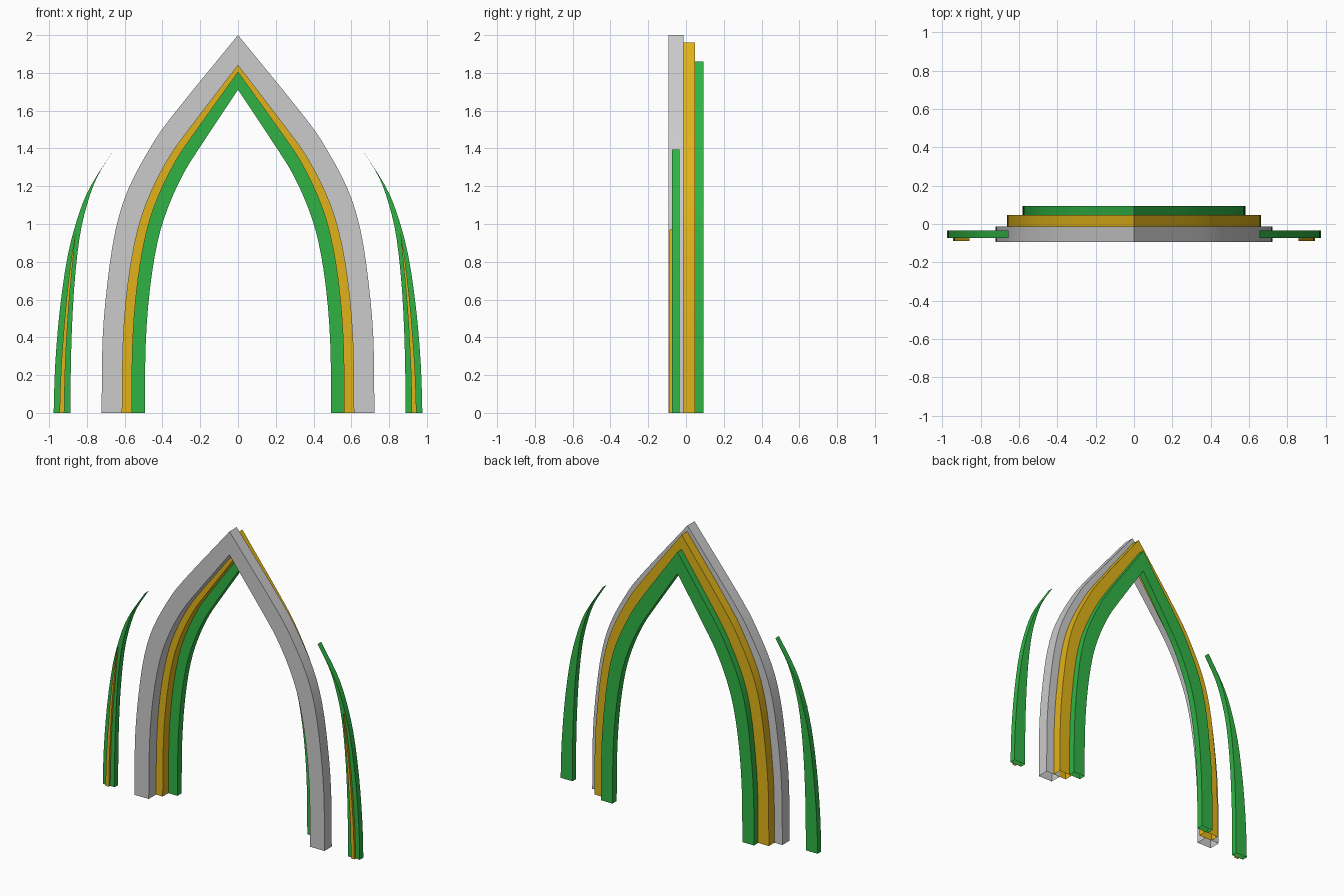
import bpy, bmesh, math
from mathutils import Vector

if "Cube" in bpy.data.objects:
    bpy.data.objects.remove(bpy.data.objects["Cube"])


def material(name, color):
    m = bpy.data.materials.new(name)
    m.diffuse_color = color
    m.use_nodes = True
    m.node_tree.nodes["Principled BSDF"].inputs["Base Color"].default_value = m.diffuse_color
    return m


GREEN = material("green", (0.03, 0.45, 0.06, 1))
GOLD = material("gold", (0.75, 0.45, 0.01, 1))


def smooth_path(pts, steps=3):
    """Catmull-Rom curve through a few (x, z) points."""
    p = [Vector(q) for q in pts]
    p = [2 * p[0] - p[1]] + p + [2 * p[-1] - p[-2]]
    out = []
    for i in range(1, len(p) - 2):
        a, b, c, d = p[i - 1:i + 3]
        for s in range(steps):
            t = s / steps
            out.append(0.5 * (2 * b + (c - a) * t + (2 * a - 5 * b + 4 * c - d) * t * t
                              + (3 * b - a - 3 * c + d) * t ** 3))
    return out + [p[-2]]


def band(name, outer, inner, y0, y1, mat=None):
    """Strip between two paths, with depth along y and open at the floor."""
    bm = bmesh.new()
    rings = []
    for o, i in zip(outer, inner):
        rings.append([bm.verts.new((q[0], y, q[1]))
                      for q, y in ((o, y0), (i, y0), (i, y1), (o, y1))])
    for a, b in zip(rings, rings[1:]):
        for k in range(4):
            n = (k + 1) % 4
            bm.faces.new((a[k], a[n], b[n], b[k]))
    bmesh.ops.remove_doubles(bm, verts=bm.verts, dist=1e-5)
    bmesh.ops.recalc_face_normals(bm, faces=bm.faces)
    me = bpy.data.meshes.new(name)
    bm.to_mesh(me)
    bm.free()
    ob = bpy.data.objects.new(name, me)
    bpy.context.collection.objects.link(ob)
    if mat:
        me.materials.append(mat)
    bpy.ops.object.select_all(action='DESELECT')
    ob.select_set(True)
    bpy.context.view_layer.objects.active = ob
    bpy.ops.object.shade_smooth_by_angle(angle=math.radians(30))
    return ob


# Pointed arch: three scaled copies of one profile, layered front to back
arch_out = smooth_path([(.722, 0), (.717, .39), (.69, .70), (.648, .97),
                        (.583, 1.18), (.47, 1.395), (.35, 1.57), (0, 2)])
arch_in = smooth_path([(.613, 0), (.607, .39), (.58, .70), (.53, .97),
                       (.46, 1.17), (.36, 1.36), (.245, 1.52), (0, 1.84)])


def full(path, sx, sz):
    half = [(x * sx, z * sz) for x, z in path]
    return half + [(-x, z) for x, z in reversed(half[:-1])]


for name, sx, sz, y0, y1, mat in (("front_arch", 1, 1, -.093, -.014, None),
                                  ("middle_arch", .917, .98, -.014, .047, GOLD),
                                  ("back_arch", .805, .93, .047, .093, GREEN)):
    band(name, full(arch_out, sx, sz), full(arch_in, sx, sz), y0, y1, mat)

# Curved side blades with a thin inlay on the front
blade_out = smooth_path([(.976, 0), (.968, .25), (.943, .55), (.90, .84),
                         (.84, 1.06), (.775, 1.21), (.655, 1.395)])
blade_in = smooth_path([(.886, 0), (.884, .30), (.869, .64), (.84, .92),
                        (.80, 1.10), (.745, 1.25), (.655, 1.395)])
inlay_out = smooth_path([(.945, 0), (.936, .25), (.913, .55), (.887, .785), (.858, .97)])
inlay_in = smooth_path([(.92, 0), (.914, .25), (.897, .55), (.876, .785), (.858, .97)])
for side, s in (("right", 1), ("left", -1)):
    def flip(path):
        return [(x * s, z) for x, z in path]
    band("side_blade_" + side, flip(blade_out), flip(blade_in), -.073, -.034, GREEN)
    band("blade_inlay_" + side, flip(inlay_out), flip(inlay_in), -.088, -.073, GOLD)
